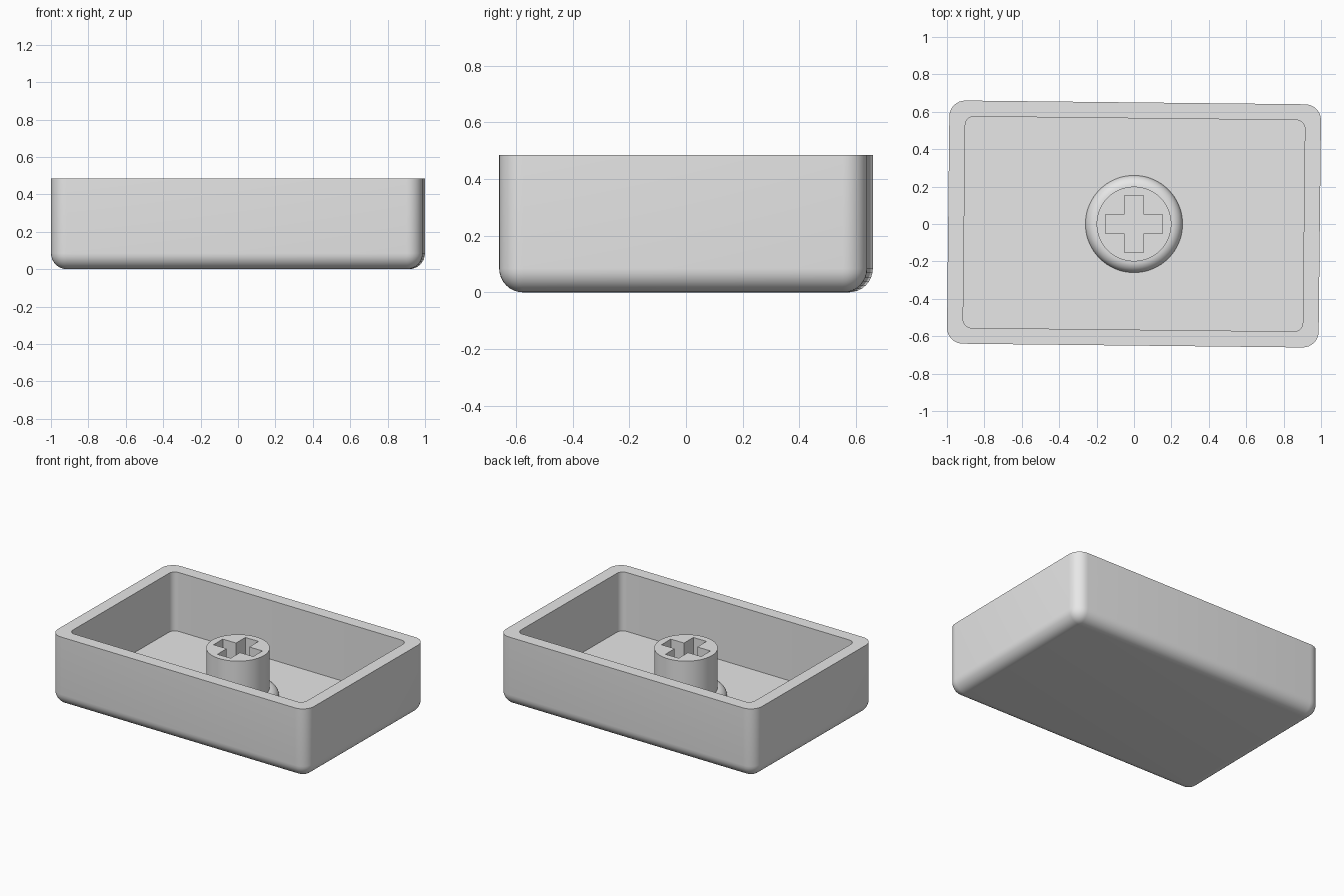
import bpy, bmesh, math

if "Cube" in bpy.data.objects:
    bpy.data.objects.remove(bpy.data.objects["Cube"])

HEIGHT, FLOOR, POST_TOP = 0.485, 0.075, 0.41
EDGE_R = 0.085          # outer corner and bottom rounding
TILT = math.radians(-0.63)

grey = bpy.data.materials.new("light_grey_plastic")
grey.diffuse_color = (0.8, 0.8, 0.8, 1)
grey.use_nodes = True
grey.node_tree.nodes["Principled BSDF"].inputs["Base Color"].default_value = grey.diffuse_color


def rounded_rect(hx, hy, r, z, steps=8):
    """Counter-clockwise rectangle with rounded corners."""
    pts = []
    for i, (sx, sy) in enumerate([(1, 1), (-1, 1), (-1, -1), (1, -1)]):
        for k in range(steps + 1):
            a = math.pi / 2 * (i + k / steps)
            pts.append((sx * (hx - r) + r * math.cos(a),
                        sy * (hy - r) + r * math.sin(a), z))
    return pts


def circle(r, z, n=64):
    return [(r * math.cos(2 * math.pi * i / n), r * math.sin(2 * math.pi * i / n), z)
            for i in range(n)]


def cross(arm, half, z):
    """Plus-shaped outline, one quarter turned four times."""
    pts = []
    for q in range(4):
        c, s = [(1, 0), (0, 1), (-1, 0), (0, -1)][q]
        for x, y in [(arm, -half), (arm, half), (half, half)]:
            pts.append((x * c - y * s, x * s + y * c, z))
    return pts


def loft(bm, loops):
    """Join successive loops with quads and return the vertex rings."""
    rings = [[bm.verts.new(p) for p in loop] for loop in loops]
    for a, b in zip(rings, rings[1:]):
        n = len(a)
        for i in range(n):
            j = (i + 1) % n
            bm.faces.new((a[i], a[j], b[j], b[i]))
    return rings


def finish(bm, name):
    bmesh.ops.remove_doubles(bm, verts=bm.verts[:], dist=1e-5)
    bmesh.ops.recalc_face_normals(bm, faces=bm.faces[:])
    mesh = bpy.data.meshes.new(name)
    bm.to_mesh(mesh)
    bm.free()
    mesh.materials.append(grey)
    obj = bpy.data.objects.new(name, mesh)
    bpy.context.collection.objects.link(obj)
    bpy.ops.object.select_all(action='DESELECT')
    obj.select_set(True)
    bpy.context.view_layer.objects.active = obj
    bpy.ops.object.shade_smooth_by_angle(angle=math.radians(30))
    return obj


# Shell: rounded underside, straight walls, flat rim and hollow inside
bm = bmesh.new()
HX, HY = 0.9935, 0.65
loops = []
for k in range(9):
    a = math.pi / 2 * k / 8
    inset = EDGE_R * (1 - math.sin(a))
    loops.append(rounded_rect(HX - inset, HY - inset, EDGE_R - inset,
                              EDGE_R * (1 - math.cos(a))))
loops += [rounded_rect(HX, HY, EDGE_R, HEIGHT),
          rounded_rect(0.908, 0.565, 0.045, HEIGHT),
          rounded_rect(0.908, 0.565, 0.045, FLOOR)]
rings = loft(bm, loops)
bm.faces.new([rings[0][i] for i in range(0, 36, 9)])   # underside
bm.faces.new(rings[-1])                                # inner floor
shell = finish(bm, "shell")
shell.rotation_euler.z = TILT

# Stem: round post with a plus-shaped socket reaching the floor
bm = bmesh.new()
post = loft(bm, [circle(0.2, FLOOR), circle(0.2, POST_TOP)])
socket = loft(bm, [cross(0.153, 0.051, POST_TOP), cross(0.153, 0.051, FLOOR)])
rim = []
for ring in (post[1], socket[0]):
    for i, v in enumerate(ring):
        rim.append(bm.edges.get((v, ring[(i + 1) % len(ring)])))
bmesh.ops.triangle_fill(bm, use_beauty=True, edges=rim, normal=(0, 0, 1))
finish(bm, "stem")

# Collar: rounded shoulder around the foot of the stem
bm = bmesh.new()
loft(bm, [circle(0.2 + 0.06 * math.cos(math.pi / 2 * k / 8),
                 FLOOR + 0.06 * math.sin(math.pi / 2 * k / 8)) for k in range(9)])
finish(bm, "stem_collar")
